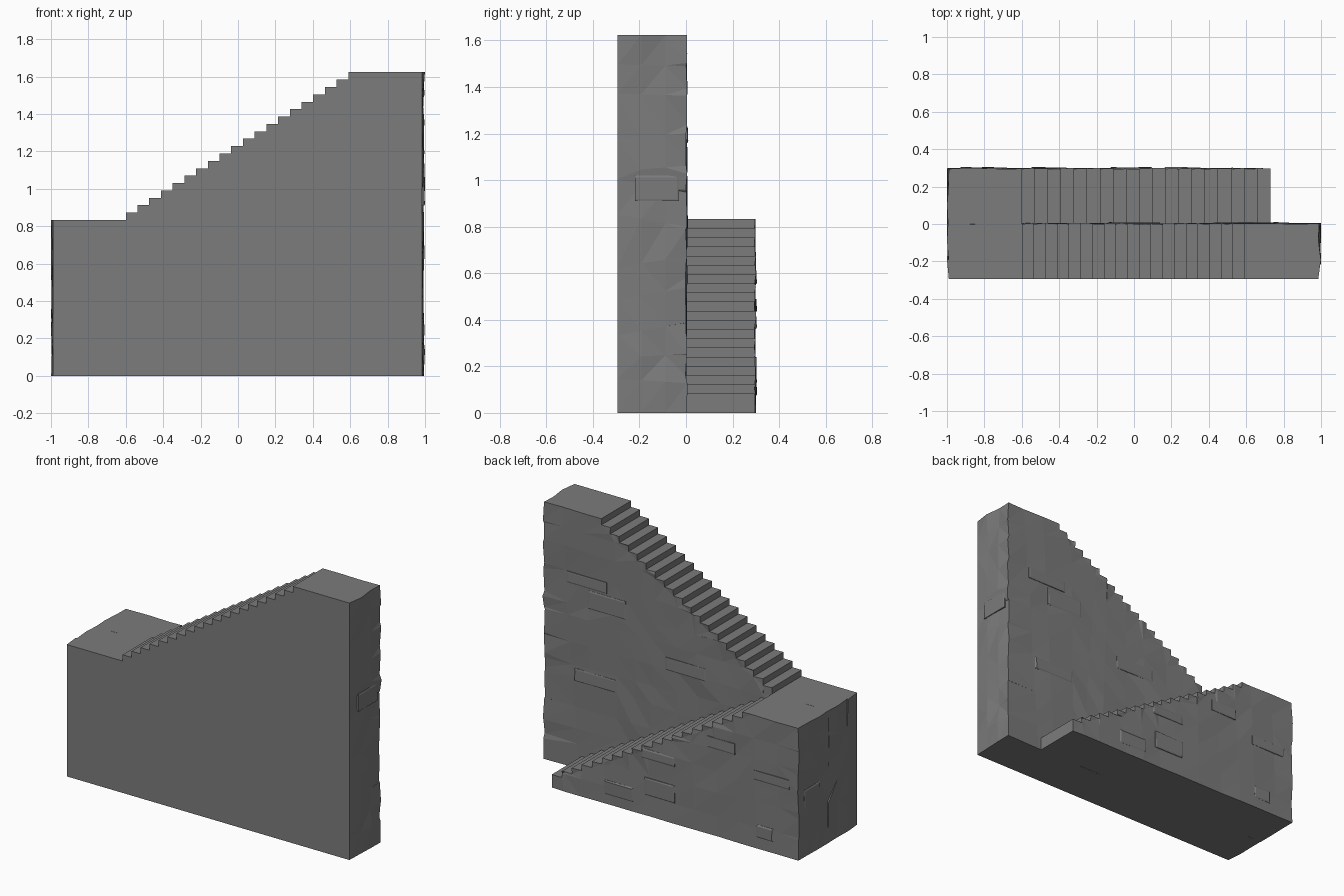
import bpy, bmesh, random
from mathutils import Vector

if "Cube" in bpy.data.objects:
    bpy.data.objects.remove(bpy.data.objects["Cube"])

random.seed(7)

stone = bpy.data.materials.new("grey stone")
stone.diffuse_color = (0.2, 0.2, 0.2, 1)
stone.use_nodes = True
stone.node_tree.nodes["Principled BSDF"].inputs["Base Color"].default_value = stone.diffuse_color

LEFT, RIGHT, RISE = -0.99, 0.985, 0.0395
LANDING = 0.833


def finish(bm, name):
    bmesh.ops.recalc_face_normals(bm, faces=bm.faces)
    me = bpy.data.meshes.new(name)
    bm.to_mesh(me)
    bm.free()
    me.materials.append(stone)
    ob = bpy.data.objects.new(name, me)
    bpy.context.collection.objects.link(ob)
    return ob


def cut(bm, pick, co, no):
    """Slice only the faces chosen by pick, to break up a wall."""
    faces = [f for f in bm.faces if pick(f)]
    geom = set(faces)
    for f in faces:
        geom.update(f.edges)
        geom.update(f.verts)
    bmesh.ops.bisect_plane(bm, geom=list(geom), dist=1e-5,
                           plane_co=co, plane_no=no)


def flight(name, profile, y0, y1, height):
    """Extrude a stepped side profile and roughen its back and end walls."""
    bm = bmesh.new()
    face = bm.faces.new([bm.verts.new((x, y0, z)) for x, z in profile])
    ext = bmesh.ops.extrude_face_region(bm, geom=[face], use_keep_orig=True)
    moved = [g for g in ext["geom"] if isinstance(g, bmesh.types.BMVert)]
    bmesh.ops.translate(bm, verts=moved, vec=(0, y1 - y0, 0))
    bmesh.ops.recalc_face_normals(bm, faces=bm.faces)

    def back(f):
        return all(abs(v.co.y - y1) < 1e-4 for v in f.verts)

    def end(f):
        return (all(v.co.x < LEFT + 1e-4 for v in f.verts)
                or all(v.co.x > RIGHT - 1e-4 for v in f.verts))

    # irregular slices over the rough walls
    n = round(height / 0.14)
    for i in range(1, n):
        z = height * i / n + random.uniform(-0.02, 0.02)
        cut(bm, back, (0, 0, z), (random.uniform(-0.05, 0.05), 0, 1))
        cut(bm, end, (0, y1, z), (0, random.uniform(-0.2, 0.2), 1))
    for i in range(1, 13):
        x = LEFT + 0.15 * i + random.uniform(-0.03, 0.03)
        cut(bm, back, (x, 0, height / 2), (1, 0, random.uniform(-0.08, 0.08)))
    for t in (0.35, 0.7):
        cut(bm, end, (0, y0 + t * (y1 - y0), 0), (0, 1, 0))

    # push rough wall points outwards by small amounts
    for v in bm.verts:
        x, y, z = v.co
        if y > -0.29:
            if x < LEFT + 1e-4:
                v.co.x -= random.uniform(0, 0.010)
            elif x > RIGHT - 1e-4:
                v.co.x += random.uniform(0, 0.015)
        if abs(y - y1) < 1e-4:
            v.co.y += random.uniform(-0.002, 0.006)
    bmesh.ops.triangulate(bm, faces=[f for f in bm.faces if len(f.verts) > 3])
    return finish(bm, name)


# upper flight: full-length wall climbing to the right
upper = [(LEFT, 0), (RIGHT, 0), (RIGHT, LANDING + 20 * RISE)]
for i in range(19, -1, -1):
    x = -0.6 + i * 1.19 / 19
    upper += [(x, LANDING + (i + 1) * RISE), (x, LANDING + i * RISE)]
upper.append((LEFT, LANDING))
flight("upper_flight", upper, -0.295, 0.0, 1.62)

# lower flight: descends to the right behind the wall
lower = [(LEFT, 0), (0.73, 0)]
for i in range(19, -1, -1):
    x = -0.6 + 0.07 * i
    if i < 19:
        lower.append((x, LANDING - (i + 1) * RISE))
    lower.append((x, LANDING - i * RISE))
lower.append((LEFT, LANDING))
flight("lower_flight", lower, 0.0, 0.295, 0.83)


def brick(name, u0, u1, z0, z1, origin, u, n):
    """Thin raised brick with chamfered rim; u runs along the wall, n outward."""
    bm = bmesh.new()
    rings = []
    for d, inset in ((-0.012, 0), (0.006, 0), (0.009, 0.008)):
        ring = []
        for a, z in ((u0 + inset, z0 + inset), (u1 - inset, z0 + inset),
                     (u1 - inset, z1 - inset), (u0 + inset, z1 - inset)):
            lift = d + random.uniform(-0.004, 0.001)
            p = Vector(origin) + Vector(u) * a + Vector(n) * lift
            ring.append(bm.verts.new((p.x, p.y, z)))
        rings.append(ring)
    for a, b in zip(rings, rings[1:]):
        for k in range(4):
            bm.faces.new((a[k], a[(k + 1) % 4], b[(k + 1) % 4], b[k]))
    bm.faces.new(rings[0])
    bm.faces.new(rings[-1])
    finish(bm, name)


# raised bricks on the rear walls
for r in ((0.42, 0.68, 1.03, 1.145), (-0.14, 0.14, 0.79, 0.87),
          (0.49, 0.78, 0.55, 0.63), (0.55, 0.83, 1.16, 1.23)):
    brick("upper_wall_brick", *r, (0, 0, 0), (1, 0, 0), (0, 1, 0))
for r in ((-0.13, 0.08, 0.13, 0.24), (-0.13, 0.10, 0.36, 0.42),
          (0.16, 0.36, 0.06, 0.15), (-0.82, -0.70, 0.07, 0.15),
          (-0.93, -0.68, 0.43, 0.49), (-0.55, -0.36, 0.55, 0.62)):
    brick("lower_wall_brick", *r, (0, 0.295, 0), (1, 0, 0), (0, 1, 0))
# bricks on the two ends
brick("right_end_brick", -0.22, -0.03, 0.91, 1.02, (0.99, 0, 0), (0, 1, 0), (1, 0, 0))
brick("left_end_brick", 0.08, 0.24, 0.30, 0.42, (-0.991, 0, 0), (0, 1, 0), (-1, 0, 0))
